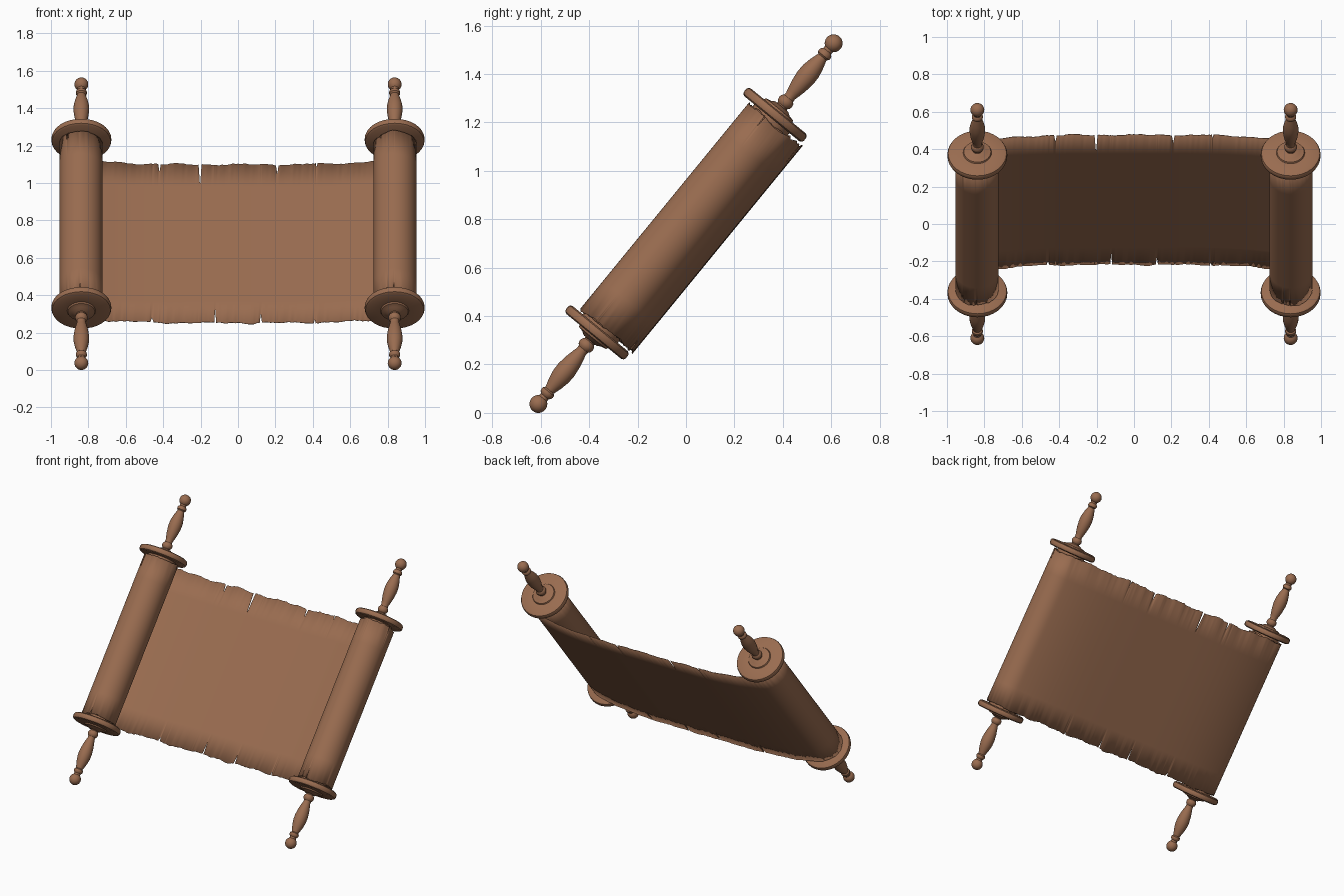
import bpy, bmesh, math, random
from mathutils import Matrix

random.seed(4)
cube = bpy.data.objects.get("Cube")
if cube:
    bpy.data.objects.remove(cube, do_unlink=True)

brown = bpy.data.materials.new("warm brown")
brown.use_nodes = True
colour = (0.32, 0.15, 0.08, 1)
brown.diffuse_color = colour
brown.node_tree.nodes["Principled BSDF"].inputs["Base Color"].default_value = colour

# The whole scroll leans back about the x axis
LEAN = Matrix.Translation((0, 0, 0.782)) @ Matrix.Rotation(math.radians(-39.3), 4, 'X')
ROD_X = 0.8375
ROLL_R = 0.1175


def add_object(name, bm, x=0):
    mesh = bpy.data.meshes.new(name)
    bm.to_mesh(mesh)
    bm.free()
    mesh.materials.append(brown)
    ob = bpy.data.objects.new(name, mesh)
    bpy.context.collection.objects.link(ob)
    ob.matrix_world = LEAN @ Matrix.Translation((x, 0, 0))
    bpy.ops.object.select_all(action='DESELECT')
    ob.select_set(True)
    bpy.context.view_layer.objects.active = ob
    bpy.ops.object.shade_smooth_by_angle(angle=math.radians(35))
    return ob


def lathe(name, profile, x, flip=1):
    """Turn (radius, height) points around the rod axis."""
    bm = bmesh.new()
    verts = [bm.verts.new((r, 0, h * flip)) for r, h in profile]
    edges = [bm.edges.new(pair) for pair in zip(verts, verts[1:])]
    bmesh.ops.spin(bm, geom=verts + edges, cent=(0, 0, 0), axis=(0, 0, 1),
                   angle=math.tau, steps=32, use_duplicate=False)
    bmesh.ops.remove_doubles(bm, verts=bm.verts, dist=0.0002)
    bmesh.ops.recalc_face_normals(bm, faces=bm.faces)
    return add_object(name, bm, x)


# Turned rod parts
disc = [(0, 0.56), (0.148, 0.56), (0.157, 0.566), (0.16, 0.574), (0.16, 0.588),
        (0.156, 0.597), (0.146, 0.602), (0.076, 0.602), (0.072, 0.61),
        (0.05, 0.615), (0.034, 0.625), (0, 0.625)]
handle = [(0, 0.61), (0.03, 0.615), (0.024, 0.63), (0.031, 0.638), (0.034, 0.65),
          (0.031, 0.662), (0.024, 0.67), (0.023, 0.682), (0.028, 0.7), (0.036, 0.735),
          (0.042, 0.78), (0.041, 0.815), (0.034, 0.85), (0.025, 0.88), (0.022, 0.89),
          (0.029, 0.897), (0.03, 0.906), (0.027, 0.915), (0.02, 0.922)]
for i in range(11):
    a = math.radians(-55 + 14.5 * i)
    handle.append((0.037 * math.cos(a), 0.963 + 0.037 * math.sin(a)))
handle[-1] = (0, 1.0)

for side, sx in (("left", 1), ("right", -1)):
    lathe(side + "_core", [(0, -0.565), (0.094, -0.565), (0.094, 0.565), (0, 0.565)], sx * ROD_X)
    for end, flip in (("upper", 1), ("lower", -1)):
        lathe(f"{side}_{end}_disc", disc, sx * ROD_X, flip)
        lathe(f"{side}_{end}_handle", handle, sx * ROD_X, flip)

# Sheet path: a shallow sag between the rolls, then a spiral around each rod
START = 0.245
JOIN = ROD_X + ROLL_R * math.sin(START)
SAG = 0.168
RISE = (SAG - ROLL_R * math.cos(START)) / JOIN ** 4
END = JOIN + 1.45


def path(t):
    s = math.copysign(1, t)
    d = abs(t)
    if d <= JOIN:
        return t, SAG - RISE * d ** 4
    turn = (d - JOIN) / ROLL_R
    r = ROLL_R - 0.008 * turn / math.tau
    a = START + turn
    return s * (ROD_X + r * math.sin(a)), r * math.cos(a)


# Tears as (place along the sheet, depth, half width)
top_tears = [(-0.42, 0.055, 0.007), (-0.203, 0.145, 0.008), (0.21, 0.06, 0.007),
             (0.42, 0.03, 0.005), (1.05, 0.06, 0.003), (-1.12, 0.05, 0.004)]
bottom_tears = [(-0.46, 0.03, 0.008), (-0.122, 0.09, 0.005), (0.122, 0.06, 0.006),
                (0.41, 0.025, 0.006), (1.21, 0.06, 0.003), (1.25, 0.03, 0.004),
                (-1.2, 0.04, 0.004)]

steps = 320
columns = {round(-END + 2 * END * i / steps, 4) for i in range(steps + 1)}
for place, depth, half in top_tears + bottom_tears:
    columns = {c for c in columns if abs(c - place) > half + 0.002}
    columns |= {round(place + k * half, 4) for k in (-1, 0, 1)}


def ragged(t, phase):
    return (0.004 * math.sin(17 * t + phase) + 0.003 * math.sin(41 * t + 2 * phase)
            + random.uniform(-0.003, 0.003))


def notch(t, tears):
    return sum(depth for place, depth, half in tears if abs(t - place) < 0.0008)


bm = bmesh.new()
previous = None
for t in sorted(columns):
    x, y = path(t)
    top = 0.546 + ragged(t, 1) - notch(t, top_tears)
    bottom = -0.548 + ragged(t, 4) + notch(t, bottom_tears)
    column = [bm.verts.new((x, y, h)) for h in (bottom, -0.4, 0, 0.39, top)]
    if previous:
        for k in range(4):
            bm.faces.new((previous[k], column[k], column[k + 1], previous[k + 1]))
    previous = column
sheet = add_object("rolled_sheet", bm)
solid = sheet.modifiers.new("thickness", 'SOLIDIFY')
solid.thickness = 0.003
solid.offset = 0
